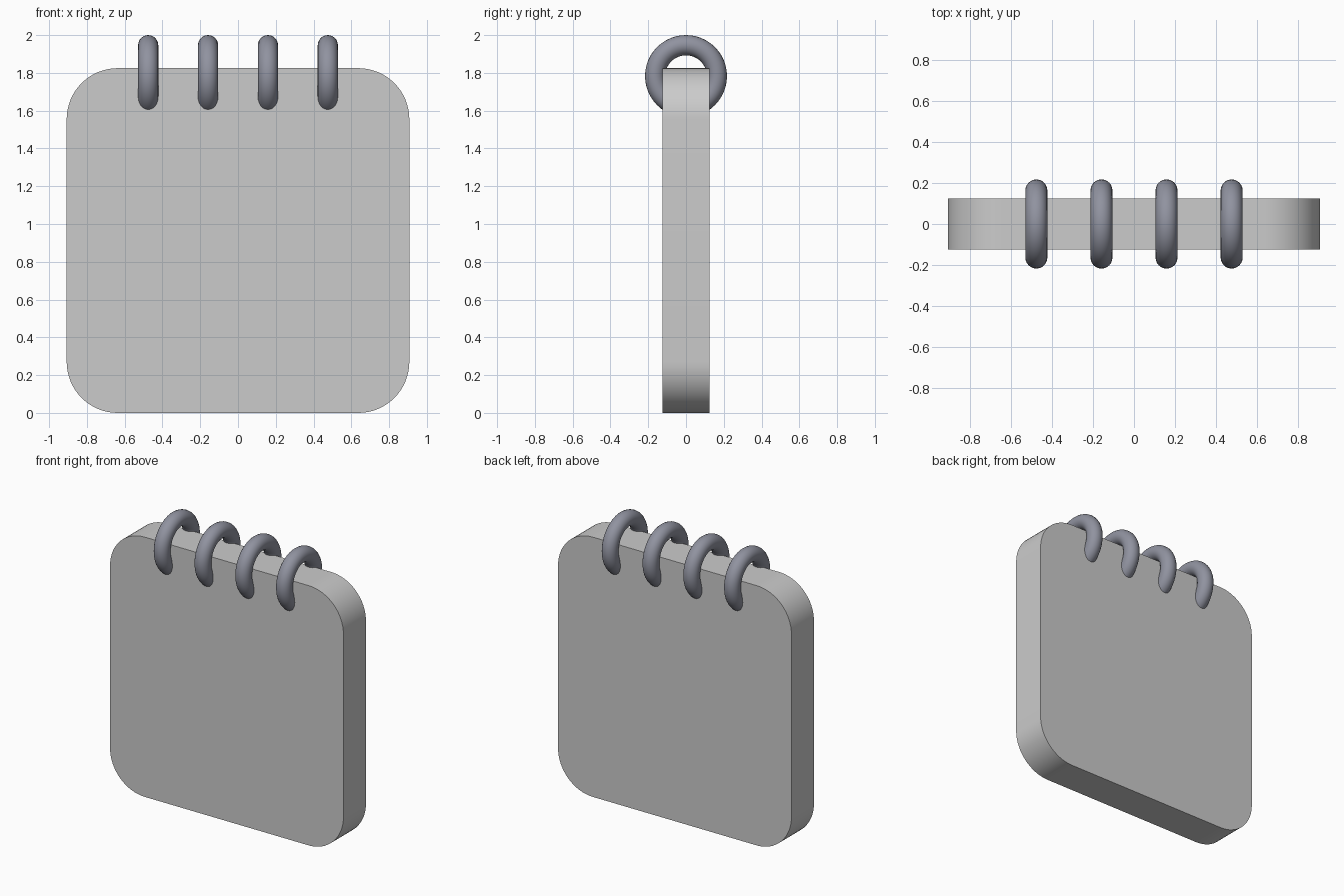
import bpy, bmesh
from math import pi, cos, sin, radians

if "Cube" in bpy.data.objects:
    bpy.data.objects.remove(bpy.data.objects["Cube"])

HALF_W, HEIGHT, HALF_T, R = 0.907, 1.825, 0.125, 0.27
CORNER_STEPS = 16


def smooth(obj):
    bpy.ops.object.select_all(action='DESELECT')
    obj.select_set(True)
    bpy.context.view_layer.objects.active = obj
    bpy.ops.object.shade_smooth_by_angle(angle=radians(35))


# Pad: rounded square outline extruded through its thickness
bm = bmesh.new()
corners = [(HALF_W - R, HEIGHT - R), (R - HALF_W, HEIGHT - R),
           (R - HALF_W, R), (HALF_W - R, R)]
outline = []
for i, (cx, cz) in enumerate(corners):
    for s in range(CORNER_STEPS + 1):
        a = (i + s / CORNER_STEPS) * pi / 2
        outline.append(bm.verts.new((cx + R * cos(a), -HALF_T, cz + R * sin(a))))
face = bm.faces.new(outline)
ext = bmesh.ops.extrude_face_region(bm, geom=[face])
moved = [g for g in ext["geom"] if isinstance(g, bmesh.types.BMVert)]
bmesh.ops.translate(bm, vec=(0, 2 * HALF_T, 0), verts=moved)
bmesh.ops.recalc_face_normals(bm, faces=bm.faces)
mesh = bpy.data.meshes.new("notepad_body")
bm.to_mesh(mesh)
bm.free()
pad = bpy.data.objects.new("notepad_body", mesh)
bpy.context.collection.objects.link(pad)
smooth(pad)

# Binding rings: full loops passing through the top edge
metal = bpy.data.materials.new("ring_grey")
metal.diffuse_color = (0.28, 0.29, 0.35, 1)
metal.use_nodes = True
metal.node_tree.nodes["Principled BSDF"].inputs["Base Color"].default_value = metal.diffuse_color
for i in range(4):
    bpy.ops.mesh.primitive_torus_add(
        major_radius=0.1635, minor_radius=0.0535,
        major_segments=48, minor_segments=24,
        location=((i - 1.5) * 0.317, 0, 1.783), rotation=(0, pi / 2, 0))
    ring = bpy.context.object
    ring.name = f"binding_ring_{i + 1}"
    ring.data.materials.append(metal)
    smooth(ring)
